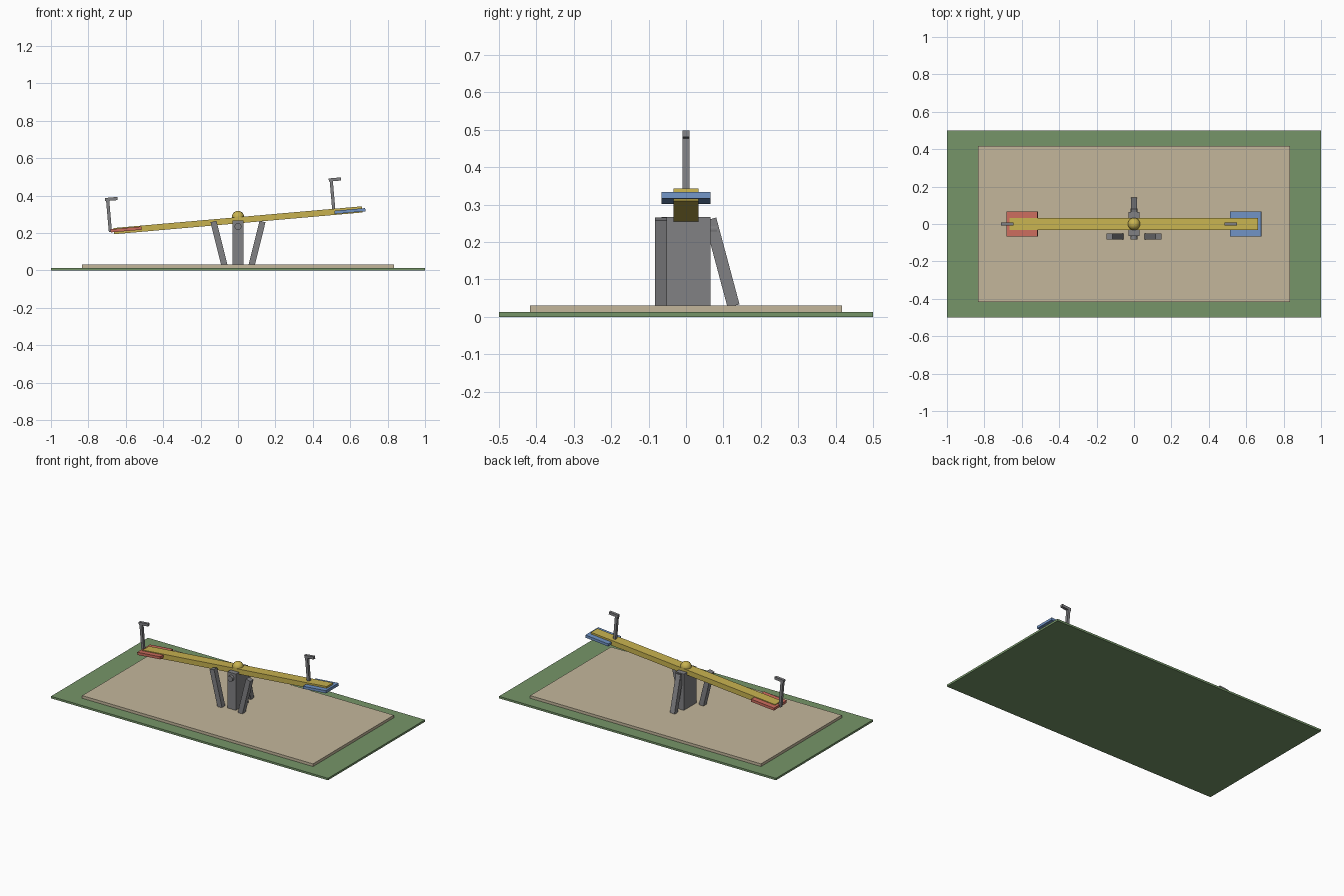
import bpy
from math import radians, sin, cos

cube = bpy.data.objects.get("Cube")
if cube:
    bpy.data.objects.remove(cube, do_unlink=True)


def material(name, rgb):
    m = bpy.data.materials.new(name)
    m.use_nodes = True
    m.diffuse_color = (*rgb, 1)
    m.node_tree.nodes["Principled BSDF"].inputs["Base Color"].default_value = (*rgb, 1)
    return m


grass = material("grass green", (0.18, 0.30, 0.14))
sand = material("sand", (0.55, 0.47, 0.33))
yellow = material("yellow paint", (0.58, 0.45, 0.08))
red = material("red paint", (0.60, 0.15, 0.11))
blue = material("blue paint", (0.16, 0.29, 0.55))
steel = material("grey steel", (0.22, 0.22, 0.23))


def finish(name, mat):
    o = bpy.context.object
    o.name = o.data.name = name
    o.data.materials.append(mat)
    return o


def box(name, size, loc, mat, rot=(0, 0, 0)):
    bpy.ops.mesh.primitive_cube_add(size=1, location=loc, rotation=[radians(a) for a in rot])
    o = finish(name, mat)
    o.scale = size
    bpy.ops.object.transform_apply(location=False, rotation=False, scale=True)
    return o


# Ground
box("lawn", (2, 1, 0.013), (0, 0, 0.0065), grass)
box("sand_pad", (1.666, 0.833, 0.018), (0, 0, 0.0215), sand)

# Support stand
box("centre_post", (0.06, 0.13, 0.237), (0, 0, 0.1485), steel)
for side, s in (("left", 1), ("right", -1)):
    box(side + "_front_leg", (0.033, 0.033, 0.24), (0.102 * s, -0.067, 0.145),
        steel, (0, 14 * s, 0))
box("rear_brace", (0.033, 0.033, 0.24), (0, 0.096, 0.145), steel, (15, 0, 0))
bpy.ops.mesh.primitive_cylinder_add(vertices=24, radius=0.018, depth=0.167,
                                    location=(0, 0, 0.235), rotation=(radians(90), 0, 0))
finish("axle", steel)
bpy.ops.object.shade_smooth_by_angle()

# Tilted plank and pivot ball
TILT = 5
PIVOT = 0.268


def on_plank(x, z):
    a = radians(TILT)
    return (x * cos(a) - z * sin(a), 0, PIVOT + x * sin(a) + z * cos(a))


lean = (0, -TILT, 0)
box("plank", (1.333, 0.066, 0.033), on_plank(0, 0), yellow, lean)
bpy.ops.mesh.primitive_uv_sphere_add(segments=24, ring_count=12, radius=0.033,
                                     location=(0, 0, 0.285))
finish("pivot_ball", yellow)
bpy.ops.object.shade_smooth_by_angle()

# Seats and handles, one set at each end
for side, s, paint in (("left", 1, blue), ("right", -1, red)):
    box(side + "_seat", (0.166, 0.132, 0.017), on_plank(0.6 * s, -0.003 * s), paint, lean)
    foot = 0.6 * s - 0.085
    box(side + "_handle_post", (0.017, 0.018, 0.18), on_plank(foot, 0.087), steel, lean)
    box(side + "_handle_grip", (0.066, 0.018, 0.017), on_plank(foot + 0.02, 0.172), steel, lean)
